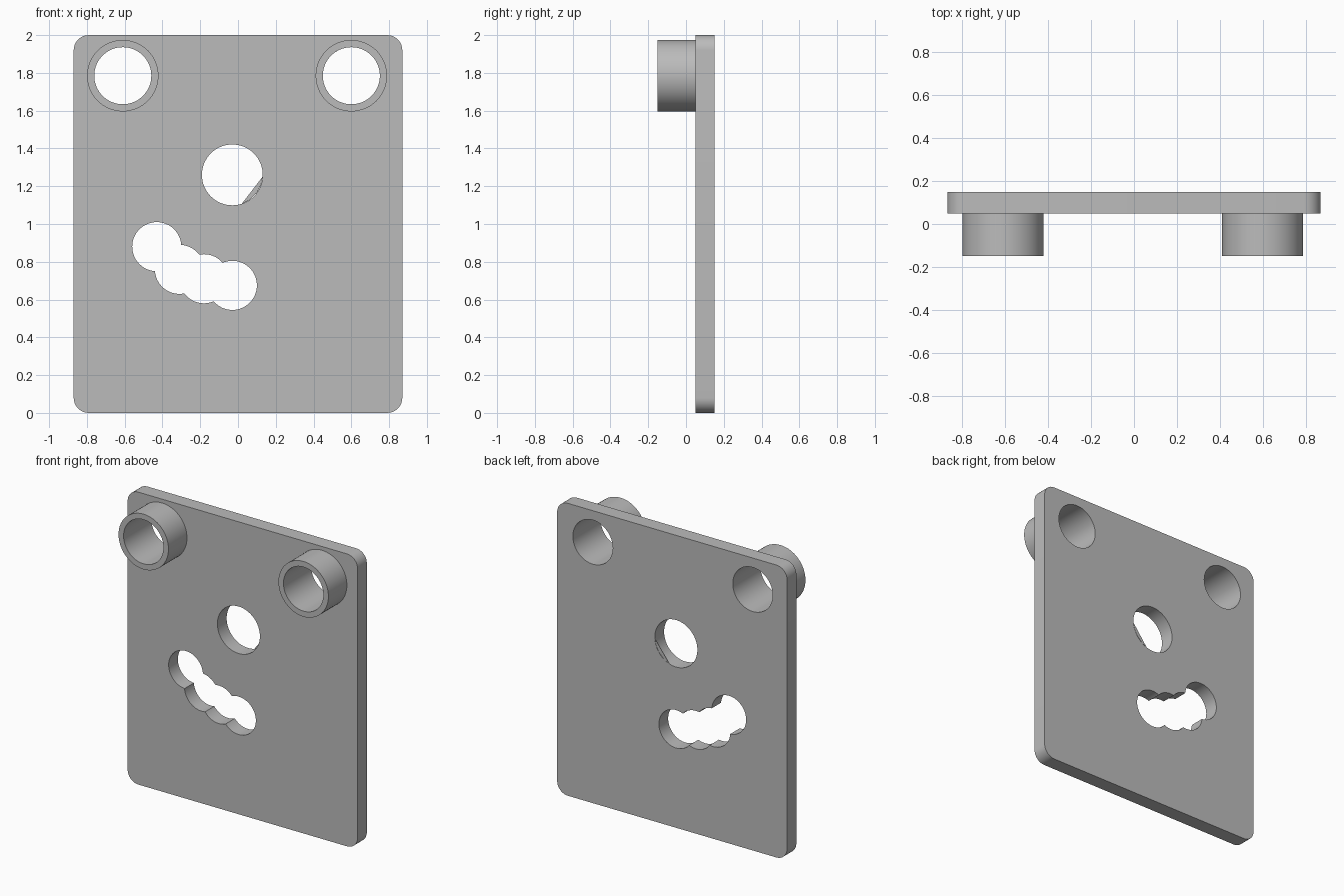
import bpy, bmesh
from math import radians
from mathutils import Matrix

cube = bpy.data.objects.get("Cube")
if cube:
    bpy.data.objects.remove(cube, do_unlink=True)

FRONT, BACK, BOSS_FRONT = 0.05, 0.15, -0.15
BOSSES = [("right_boss", -0.61), ("left_boss", 0.60)]
BOSS_Z, BOSS_R, BORE_R = 1.785, 0.189, 0.151
SLOT = [(-0.43, 0.88), (-0.31, 0.76), (-0.18, 0.71), (-0.03, 0.675)]

grey = bpy.data.materials.new("plain grey")
grey.use_nodes = True
colour = (0.5, 0.5, 0.5, 1)
grey.diffuse_color = colour
grey.node_tree.nodes["Principled BSDF"].inputs["Base Color"].default_value = colour


def make_object(name, bm):
    mesh = bpy.data.meshes.new(name)
    bm.to_mesh(mesh)
    bm.free()
    mesh.materials.append(grey)
    obj = bpy.data.objects.new(name, mesh)
    bpy.context.collection.objects.link(obj)
    return obj


def cylinder(name, x, z, radius, y0, y1):
    bm = bmesh.new()
    place = Matrix.Translation((x, (y0 + y1) / 2, z)) @ Matrix.Rotation(radians(90), 4, "X")
    bmesh.ops.create_cone(bm, cap_ends=True, segments=64, radius1=radius,
                          radius2=radius, depth=y1 - y0, matrix=place)
    return make_object(name, bm)


def select(obj):
    bpy.ops.object.select_all(action="DESELECT")
    obj.select_set(True)
    bpy.context.view_layer.objects.active = obj


def drill(obj, x, z, radius):
    cutter = cylinder("cutter", x, z, radius, -0.4, 0.4)
    cutter.hide_render = True
    mod = obj.modifiers.new("hole", "BOOLEAN")
    mod.operation, mod.solver, mod.object = "DIFFERENCE", "EXACT", cutter
    select(obj)
    bpy.ops.object.modifier_apply(modifier=mod.name)
    bpy.data.objects.remove(cutter, do_unlink=True)


def smooth(obj):
    select(obj)
    bpy.ops.object.shade_smooth_by_angle(angle=radians(30))


# Plate with rounded corners
bm = bmesh.new()
size = Matrix.Diagonal((1.74, BACK - FRONT, 2, 1))
bmesh.ops.create_cube(bm, size=1, matrix=Matrix.Translation((0, (FRONT + BACK) / 2, 1)) @ size)
corners = [e for e in bm.edges if abs(e.verts[0].co.y - e.verts[1].co.y) > 0.01]
bmesh.ops.bevel(bm, geom=corners, offset=0.08, segments=8, profile=0.5, affect="EDGES")
plate = make_object("plate", bm)

# Round hole and the slot of overlapping drillings
drill(plate, -0.03, 1.26, 0.161)
for x, z in SLOT:
    drill(plate, x, z, 0.13)

# Hollow bosses, bored through the plate
for name, x in BOSSES:
    drill(plate, x, BOSS_Z, BORE_R)
    boss = cylinder(name, x, BOSS_Z, BOSS_R, BOSS_FRONT, FRONT)
    drill(boss, x, BOSS_Z, BORE_R)
    smooth(boss)
smooth(plate)

# Thin web across the lower corner of the round hole, flush with the back
bm = bmesh.new()
outline = [(0.13, 1.25), (0.02, 1.107), (0.06, 1.127), (0.1, 1.166), (0.122, 1.21)]
web = bm.faces.new([bm.verts.new((x, BACK - 0.003, z)) for x, z in outline])
top = bmesh.ops.extrude_face_region(bm, geom=[web])["geom"]
bmesh.ops.translate(bm, vec=(0, 0.003, 0), verts=[v for v in top if isinstance(v, bmesh.types.BMVert)])
bmesh.ops.recalc_face_normals(bm, faces=bm.faces)
make_object("hole_web", bm)
